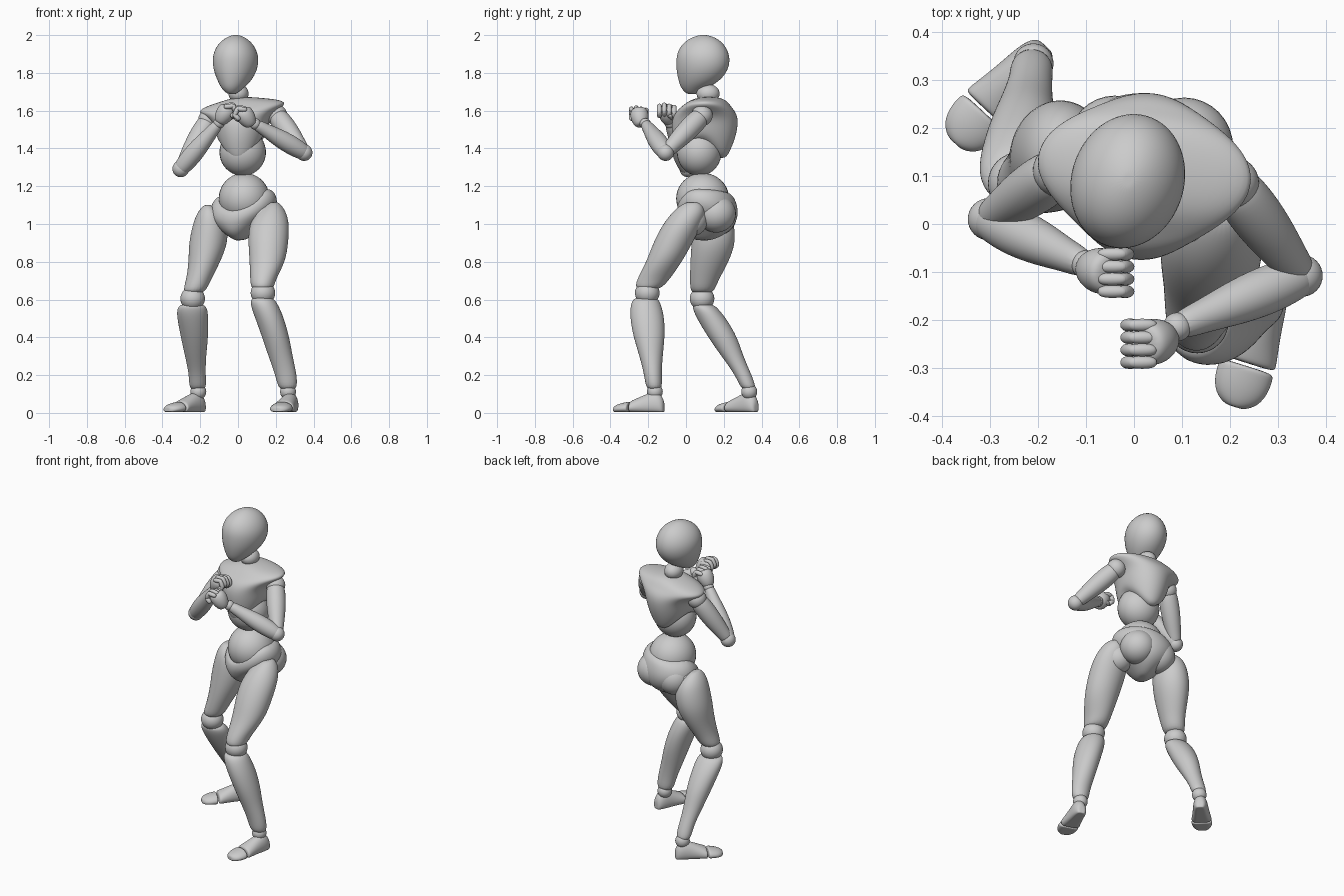
import bpy, bmesh
from math import sin, cos, pi, radians
from mathutils import Vector as V


def finish(name, bm, subdiv=1):
    bmesh.ops.recalc_face_normals(bm, faces=bm.faces)
    for f in bm.faces:
        f.smooth = True
    me = bpy.data.meshes.new(name)
    bm.to_mesh(me)
    bm.free()
    ob = bpy.data.objects.new(name, me)
    bpy.context.collection.objects.link(ob)
    if subdiv:
        m = ob.modifiers.new("smooth", 'SUBSURF')
        m.levels = m.render_levels = subdiv
    return ob


def skin(name, rings, subdiv=2):
    bm = bmesh.new()
    vr = [[bm.verts.new(p) for p in r] for r in rings]
    n = len(vr[0])
    for a, b in zip(vr, vr[1:]):
        for i in range(n):
            j = (i + 1) % n
            bm.faces.new((a[i], a[j], b[j], b[i]))
    for r in (vr[0], vr[-1]):
        c = bm.verts.new(sum((v.co for v in r), V()) / n)
        for i in range(n):
            bm.faces.new((r[i], r[(i + 1) % n], c))
    return finish(name, bm, subdiv)


def stack(name, rows, yaw=0, roll=0, n=24, grow=1.03):
    """Horizontal ellipses (x, y, z, rx, ry, front dip, back dip)."""
    c, s = cos(radians(yaw)), sin(radians(yaw))
    rings = []
    for row in rows:
        x, y, z, rx, ry, f, b = (tuple(row) + (0, 0))[:7]
        ring = []
        for i in range(n):
            a = 2 * pi * i / n
            u, v = grow * rx * cos(a), grow * ry * sin(a)
            dz = (f if v < 0 else b) * sin(a) ** 2 + roll * u
            ring.append(V((x + u * c - v * s, y + u * s + v * c, z + dz)))
        rings.append(ring)
    return skin(name, rings)


def limb(name, a, b, radii, n=16, subdiv=2):
    """Round tapered limb from a to b, radii as (t, r)."""
    a, b = V(a), V(b)
    d = (b - a).normalized()
    u = d.orthogonal().normalized()
    w = d.cross(u)
    rings = [[a.lerp(b, t) + r * (u * cos(2 * pi * i / n) + w * sin(2 * pi * i / n))
              for i in range(n)] for t, r in radii]
    return skin(name, rings, subdiv)


def ball(name, c, r):
    r = r if isinstance(r, tuple) else (r, r, r)
    bm = bmesh.new()
    bmesh.ops.create_uvsphere(bm, u_segments=32, v_segments=20, radius=1)
    for v in bm.verts:
        v.co = V((v.co.x * r[0], v.co.y * r[1], v.co.z * r[2])) + V(c)
    return finish(name, bm, 0)


# head and neck
stack("head", [(-.033, .03, 1.688, .022, .026), (-.031, .04, 1.715, .053, .063),
               (-.02, .066, 1.75, .08, .103), (-.015, .083, 1.80, .106, .131),
               (-.013, .09, 1.85, .117, .141), (-.013, .09, 1.90, .115, .138),
               (-.013, .09, 1.95, .092, .114), (-.012, .092, 1.985, .054, .07),
               (-.012, .092, 2.0, .018, .022)], yaw=-17)
ball("neck", (.003, .117, 1.69), (.053, .061, .05))
limb("neck_base", (.008, .13, 1.62), (.004, .12, 1.68), [(0, .055), (.5, .05), (1, .04)])

# torso
stack("chest", [(.022, .085, 1.44, .095, .115, -.115, -.105),
                (.02, .09, 1.465, .126, .137, -.1, -.09),
                (.02, .095, 1.51, .138, .166, -.06, -.05),
                (.02, .1, 1.555, .15, .175, -.015, -.01), (.022, .105, 1.59, .195, .157),
                (.022, .112, 1.615, .23, .13), (.02, .118, 1.638, .2, .108),
                (.012, .123, 1.656, .11, .085), (.008, .124, 1.668, .05, .055)],
      yaw=-7, roll=.1)
ball("waist", (.025, .07, 1.38), (.123, .118, .125))
ball("belly", (.033, .088, 1.135), (.135, .14, .135))
stack("pelvis", [(.03, .1, 1.18, .137, .132, -.11, .0), (.03, .108, 1.13, .175, .15, -.08, 0),
                 (.03, .114, 1.07, .18, .158, -.05, 0), (.025, .113, 1.0, .13, .148, -.01, 0),
                 (.018, .1, .95, .07, .115), (.015, .09, .915, .028, .05)], yaw=-23, roll=.13)
ball("left_buttock", (.105, .16, 1.055), (.102, .104, .1))
ball("right_buttock", (-.04, .168, 1.04), (.098, .1, .1))

# thighs, knees, shins
stack("left_thigh", [(.187, .035, 1.115, .03, .04), (.178, .02, 1.07, .072, .083),
                     (.165, -.018, 1.0, .103, .1), (.16, -.07, .9, .102, .1),
                     (.157, -.115, .8, .091, .09), (.13, -.178, .7, .063, .083),
                     (.13, -.202, .655, .058, .064)], grow=1.05)
stack("right_thigh", [(-.16, .13, 1.10, .022, .038), (-.152, .14, 1.06, .062, .083),
                      (-.147, .147, 1.0, .088, .105), (-.157, .146, .9, .1, .112),
                      (-.177, .125, .8, .08, .098), (-.21, .095, .7, .062, .071),
                      (-.235, .085, .635, .058, .06)], grow=1.05)
stack("left_shin", [(.128, -.213, .61, .058, .062), (.138, -.213, .575, .073, .08),
                    (.168, -.205, .5, .075, .09), (.2, -.195, .4, .071, .082),
                    (.225, -.185, .3, .063, .06), (.255, -.175, .2, .056, .045),
                    (.264, -.168, .125, .05, .043)], grow=1.02)
stack("right_shin", [(-.243, .09, .575, .065, .055), (-.242, .107, .545, .08, .067),
                     (-.24, .135, .5, .08, .076), (-.23, .195, .4, .071, .076),
                     (-.225, .245, .3, .054, .056), (-.215, .305, .2, .042, .042),
                     (-.213, .333, .125, .046, .041)])
for side, knee, hip, ankle in (("left", (.132, -.205, .635), (.145, .03, 1.02), (.265, -.165, .112)),
                               ("right", (-.24, .085, .605), (-.1, .14, 1.02), (-.21, .335, .112))):
    ball(side + "_knee", knee, (.065, .065, .062))
    ball(side + "_hip_joint", hip, .085)
    ball(side + "_ankle", ankle, .042)


# feet: sections along the heel-toe line (distance, half width, height)
def foot(name, joint, heading, rows, n=16):
    h = V((*heading, 0)).normalized()
    w = V((-h.y, h.x, 0))
    rings = []
    for s, hw, top in rows:
        c = V((*joint, 0)) - h * s
        ring = []
        for i in range(n):
            a = 2 * pi * i / n
            z = top * (.35 + .65 * sin(a)) if sin(a) > 0 else top * .35 * (1 - min(1, -1.6 * sin(a)))
            ring.append(c + w * hw * cos(a) + V((0, 0, z + .005)))
        rings.append(ring)
    skin(name, rings)


for side, joint, head in (("left", (.237, -.295), (-.3, -.95)), ("right", (-.312, .235), (-.68, -.73))):
    foot(side + "_foot", joint, head, [(.187, .02, .055), (.175, .033, .085), (.145, .042, .112),
                                       (.1, .046, .1), (.05, .053, .078), (.012, .06, .062),
                                       (.004, .057, .056)])
    foot(side + "_toes", joint, head, [(-.002, .057, .055), (-.012, .061, .054), (-.045, .06, .048),
                                       (-.075, .047, .038), (-.091, .022, .028)])

# arms
ARMS = {"left": ((.205, .085, 1.575), (.35, -.108, 1.378), (.09, -.215, 1.53)),
        "right": ((-.155, .112, 1.55), (-.303, .01, 1.292), (-.1, -.085, 1.535))}
for side, (sh, el, wr) in ARMS.items():
    ball(side + "_shoulder", sh, .056)
    limb(side + "_upper_arm", sh, el, [(0, .045), (.1, .056), (.35, .058), (.6, .052), (.85, .041), (.98, .037)])
    ball(side + "_elbow", el, .044)
    limb(side + "_forearm", el, wr, [(-.06, .035), (.05, .047), (.3, .053), (.55, .047), (.8, .035), (1, .03)])
    ball(side + "_wrist", wr, .03)


# fists: palm, curled fingers and thumb; m points toward the body midline
def fist(side, wr, m):
    wr = V(wr)

    def at(x, y, z):
        return wr + V((m * x, y, z))
    limb(side + "_palm", at(.0, -.005, .0), at(.052, -.018, .085),
         [(0, .028), (.25, .042), (.55, .05), (.85, .048), (1, .036)])
    for k in range(4):
        y = -.056 + .026 * k
        lift = -.006 * abs(k - 1)
        pts = [at(.035, y, .092 + lift), at(.075, y, .096 + lift),
               at(.09, y, .062 + lift), at(.068, y, .042 + lift)]
        for j, (a, b) in enumerate(zip(pts, pts[1:])):
            limb(f"{side}_finger_{k + 1}_{j + 1}", a, b,
                 [(-.25, .006), (-.1, .012), (.3, .0145), (.7, .0145), (1.1, .012), (1.25, .006)], 10, 1)
    limb(side + "_thumb", at(.035, .02, .025), at(.088, .0, .04),
         [(-.1, .008), (.1, .016), (.6, .016), (.95, .013), (1.1, .006)], 10, 1)


fist("left", (.072, -.233, 1.52), -1)
fist("right", ARMS["right"][2], 1)
